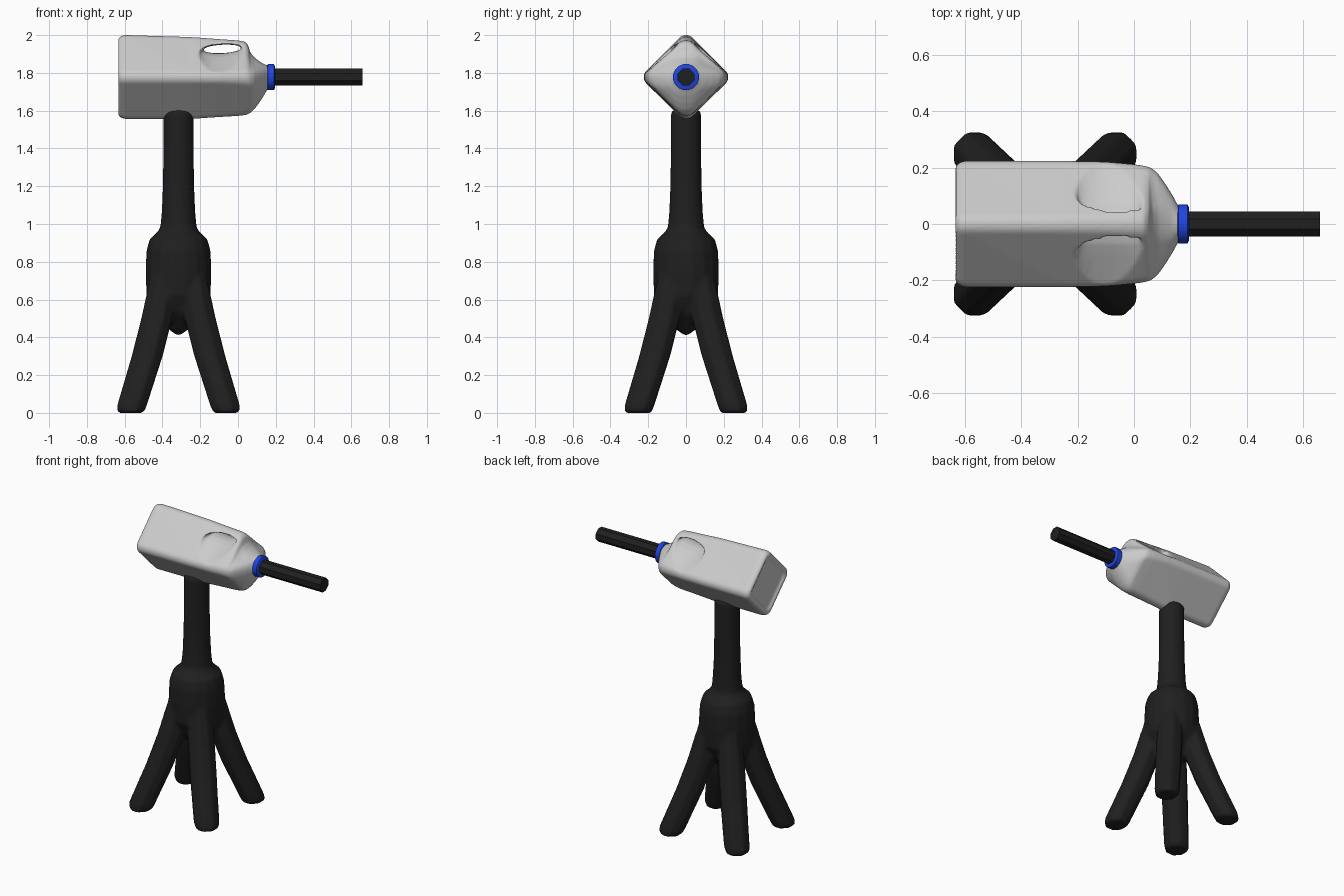
import bpy, bmesh
from math import sin, cos, pi, sqrt

if "Cube" in bpy.data.objects:
    bpy.data.objects.remove(bpy.data.objects["Cube"])

AX = 1.778      # height of the jug axis
CX = -0.315     # centre of the stand


def material(name, col):
    m = bpy.data.materials.new(name)
    m.diffuse_color = (*col, 1)
    m.use_nodes = True
    m.node_tree.nodes["Principled BSDF"].inputs["Base Color"].default_value = m.diffuse_color
    return m


def loft(name, tubes, mat=None):
    """Each tube is a list of rings, skinned and capped at both ends."""
    bm = bmesh.new()
    for rings in tubes:
        vs = [[bm.verts.new(p) for p in r] for r in rings]
        n = len(vs[0])
        for a, b in zip(vs, vs[1:]):
            for i in range(n):
                j = (i + 1) % n
                bm.faces.new((a[i], a[j], b[j], b[i]))
        bm.faces.new(vs[0])
        bm.faces.new(vs[-1])
    bmesh.ops.recalc_face_normals(bm, faces=bm.faces)
    me = bpy.data.meshes.new(name)
    bm.to_mesh(me)
    bm.free()
    ob = bpy.data.objects.new(name, me)
    bpy.context.collection.objects.link(ob)
    if mat:
        me.materials.append(mat)
    return ob


def fuse(ob, voxel, smooth):
    r = ob.modifiers.new("fuse", 'REMESH')
    r.mode, r.voxel_size, r.use_smooth_shade = 'VOXEL', voxel, True
    s = ob.modifiers.new("soften", 'SMOOTH')
    s.factor, s.iterations = 0.5, smooth


def shade(ob):
    bpy.ops.object.select_all(action='DESELECT')
    ob.select_set(True)
    bpy.context.view_layer.objects.active = ob
    bpy.ops.object.shade_smooth_by_angle(angle=0.7)


def circle_z(x, y, z, r, n):
    return [(x + r * cos(2 * pi * (i + .5) / n), y + r * sin(2 * pi * (i + .5) / n), z) for i in range(n)]


def circle_x(x, r, n):
    return [(x, r * cos(2 * pi * (i + .5) / n), AX + r * sin(2 * pi * (i + .5) / n)) for i in range(n)]


def diamond(x, up, down, side, rnd):
    """Rounded diamond section; rnd 0..1 goes from sharp to circular."""
    pts, k = [], 1 / (sqrt(2) * (1 - rnd) + rnd)
    for q in range(4):
        a0 = q * pi / 2
        c = (1 - rnd) * sqrt(2) * k
        for i in range(9):
            a = a0 - pi / 4 + i * pi / 16
            u, v = c * cos(a0) + rnd * k * cos(a), c * sin(a0) + rnd * k * sin(a)
            pts.append((x, side * u, AX + (up if v > 0 else down) * v))
    return pts


black = material("black", (0.014, 0.014, 0.014))
blue = material("blue", (0.015, 0.06, 0.75))

# Jug body: x, upper, lower and side extents, corner roundness
profile = [(-.62, .16, .16, .16, .28), (-.634, .19, .19, .19, .28), (-.632, .205, .205, .205, .28),
           (-.62, .217, .215, .218, .28), (-.60, .223, .222, .224, .28), (-.25, .212, .222, .224, .28),
           (-.10, .201, .212, .221, .30), (.00, .194, .206, .212, .35), (.035, .188, .202, .207, .38),
           (.052, .172, .197, .203, .42), (.065, .130, .190, .197, .5), (.085, .105, .172, .18, .6),
           (.11, .086, .14, .145, .75), (.135, .07, .102, .105, .9), (.155, .062, .066, .068, .95),
           (.17, .055, .055, .055, .95)]
jug = loft("jug", [[diamond(*p) for p in profile]])


# Handle opening: a slot through the jug that flares on both sides
def slot(y, rx, lo, hi):
    return [(-.083 + rx * cos(a), y, (lo + hi) / 2 + (hi - lo) / 2 * sin(a) + .05 * rx * cos(a))
            for a in (2 * pi * i / 32 for i in range(32))]


half = [(.0, .100, 1.905, 1.949), (.03, .102, 1.902, 1.950), (.07, .112, 1.888, 1.955),
        (.11, .125, 1.865, 1.965), (.25, .17, 1.78, 2.0)]
rings = [slot(-y, *r) for y, *r in reversed(half[1:])] + [slot(y, *r) for y, *r in half]
cutter = loft("handle_cutter", [rings])
cutter.hide_render = True
cutter.hide_set(True)
cut = jug.modifiers.new("handle", 'BOOLEAN')
cut.object, cut.operation, cut.solver = cutter, 'DIFFERENCE', 'EXACT'
fuse(jug, 0.006, 6)

# Blue collar and barrel tube
collar = loft("collar", [[circle_x(.153, .060, 16), circle_x(.158, .070, 16),
                          circle_x(.190, .070, 16), circle_x(.195, .060, 16)]], blue)
barrel = loft("barrel", [[circle_x(.16, .048, 8), circle_x(.66, .048, 8)]], black)
shade(collar)
shade(barrel)

# Stand: turned column and hub with four splayed legs, fused together
column = [(.01, .41), (.05, .44), (.12, .52), (.172, .62), (.177, .75), (.172, .86), (.155, .92),
          (.115, .955), (.098, .98), (.090, 1.06), (.084, 1.2), (.081, 1.4), (.081, 1.585), (.070, 1.603)]
tubes = [[circle_z(CX, 0, z, r, 16) for r, z in column]]
leg = [(.252, .0, .066), (.252, .012, .078), (.246, .04, .084), (.166, .30, .088), (.115, .50, .088),
       (.090, .64, .082), (.080, .76, .06)]
for sx in (-1, 1):
    for sy in (-1, 1):
        tubes.append([circle_z(CX + sx * o, sy * o, z, r, 8) for o, z, r in leg])
stand = loft("stand", tubes, black)
fuse(stand, 0.012, 3)
